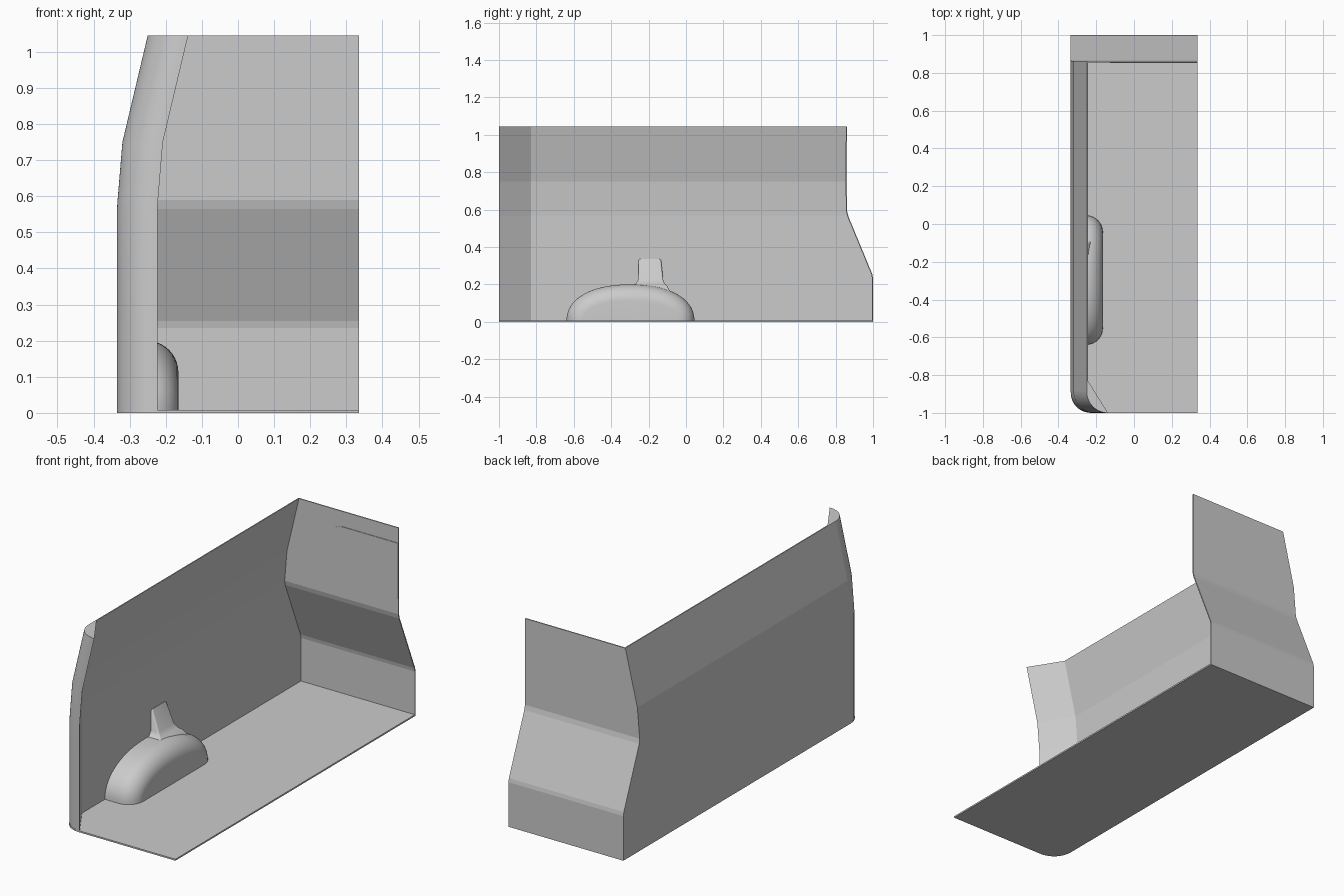
import bpy, bmesh
from math import sin, cos, pi
from mathutils import Vector

if "Cube" in bpy.data.objects:
    bpy.data.objects.remove(bpy.data.objects["Cube"])

T = 0.006  # panel thickness


def loft(name, rings, smooth=None):
    """Skin closed rings of equal length, cap both ends. smooth: None, angle, or test(ring column)."""
    bm = bmesh.new()
    vs = [[bm.verts.new(p) for p in r] for r in rings]
    n = len(rings[0])
    for a, b in zip(vs, vs[1:]):
        for i in range(n):
            j = (i + 1) % n
            f = bm.faces.new((a[i], a[j], b[j], b[i]))
            if callable(smooth):
                f.smooth = smooth(i)
    bm.faces.new(vs[0][::-1])
    bm.faces.new(vs[-1])
    bmesh.ops.recalc_face_normals(bm, faces=bm.faces)
    me = bpy.data.meshes.new(name)
    bm.to_mesh(me)
    bm.free()
    ob = bpy.data.objects.new(name, me)
    bpy.context.collection.objects.link(ob)
    if isinstance(smooth, float):
        bpy.ops.object.select_all(action='DESELECT')
        ob.select_set(True)
        bpy.context.view_layer.objects.active = ob
        bpy.ops.object.shade_smooth_by_angle(angle=smooth)
    return ob


def interp(table, z):
    for (z0, v0), (z1, v1) in zip(table, table[1:]):
        if z <= z1:
            return v0 + (v1 - v0) * (z - z0) / (z1 - z0)
    return table[-1][1]


def rounded(points, steps=10):
    """2D outline from (u, v, radius) corners."""
    out = []
    for i, (u, v, r) in enumerate(points):
        p = Vector((u, v))
        if r == 0:
            out.append(p)
            continue
        a = p + (Vector(points[i - 1][:2]) - p).normalized() * r
        b = p + (Vector(points[(i + 1) % len(points)][:2]) - p).normalized() * r
        for k in range(steps + 1):
            t = k / steps
            w = 0.8 * 2 * t * (1 - t)  # rational weight gives a near-circular arc
            s = (1 - t) ** 2 + w + t * t
            out.append((a * (1 - t) ** 2 + p * w + b * t * t) / s)
    return out


# Outer x of the side and outer y of the rear, by height
SIDE = [(0, -0.335), (0.57, -0.335), (0.75, -0.32), (1.045, -0.25)]
REAR = [(0, 1.0), (0.235, 1.0), (0.255, 0.996), (0.565, 0.868),
        (0.59, 0.862), (1.045, 0.862)]
LEVELS = [0, 0.235, 0.255, 0.565, 0.59, 0.75, 1.045]

# Side wall with solid rounded front corner pillar
ARC = 16
rings = []
for z in LEVELS:
    x, y = interp(SIDE, z), interp(REAR, z)
    ring = [(x, y, z)]
    for k in range(ARC + 1):
        a = pi / 2 * k / ARC
        ring.append((x + 0.112 * (1 - cos(a)), -0.888 - 0.112 * sin(a), z))
    ring += [(x + T, -0.83, z), (x + T, y, z)]
    rings.append(ring)
loft("side_wall", rings, lambda i: 1 <= i <= ARC)

# Rear wall, folded inward above the lower panel
rings = []
for z in LEVELS:
    x, y = interp(SIDE, z), interp(REAR, z)
    rings.append([(x, y, z), (0.335, y, z), (0.335, y - T, z), (x, y - T, z)])
loft("rear_wall", rings)

# Shallow window panel on the inside of the rear wall
win = rounded([(0.335, 0.67, 0), (-0.133, 0.67, 0.032), (-0.059, 0.965, 0.075), (0.335, 0.965, 0)])
loft("rear_window_panel", [[(p.x, y, p.y) for p in win] for y in (0.858, 0.853)], 0.5)

# Floor with rounded front corner
flr = rounded([(-0.335, 1, 0), (-0.335, -1, 0.112), (0.335, -1, 0), (0.335, 1, 0)], 16)
loft("floor", [[(p.x, p.y, z) for p in flr] for z in (0, 0.008)], 0.5)


# Wheel arch: half superellipse with a filleted inner edge
def arch_ring(x, d):
    ring = []
    for k in range(41):
        a = pi * k / 40
        c, s = cos(a), max(sin(a), 0)
        u = (1 if c > 0 else -1) * abs(c) ** 0.9
        ring.append((x, -0.297 + (0.342 - d) * u, 0.004 + (0.196 - d) * s ** 0.9))
    return ring


R = 0.088
rings = [arch_ring(-0.333, 0)]
for k in range(11):
    a = pi / 2 * k / 10
    rings.append(arch_ring(-0.165 - R + R * sin(a), R * (1 - cos(a))))
loft("wheel_arch", rings, 0.6)

# Tapered bracket rising from the arch against the wall
rings = []
for z, x, y0, y1 in [(0.15, -0.22, -0.32, -0.08), (0.192, -0.245, -0.295, -0.1),
                     (0.203, -0.265, -0.27, -0.113), (0.225, -0.285, -0.255, -0.122),
                     (0.328, -0.32, -0.254, -0.133), (0.335, -0.324, -0.248, -0.139)]:
    sec = rounded([(-0.333, y0, 0), (x, y0, 0.008), (x, y1, 0.008), (-0.333, y1, 0)], 4)
    rings.append([(p.x, p.y, z) for p in sec])
loft("arch_bracket", rings, 0.7)
